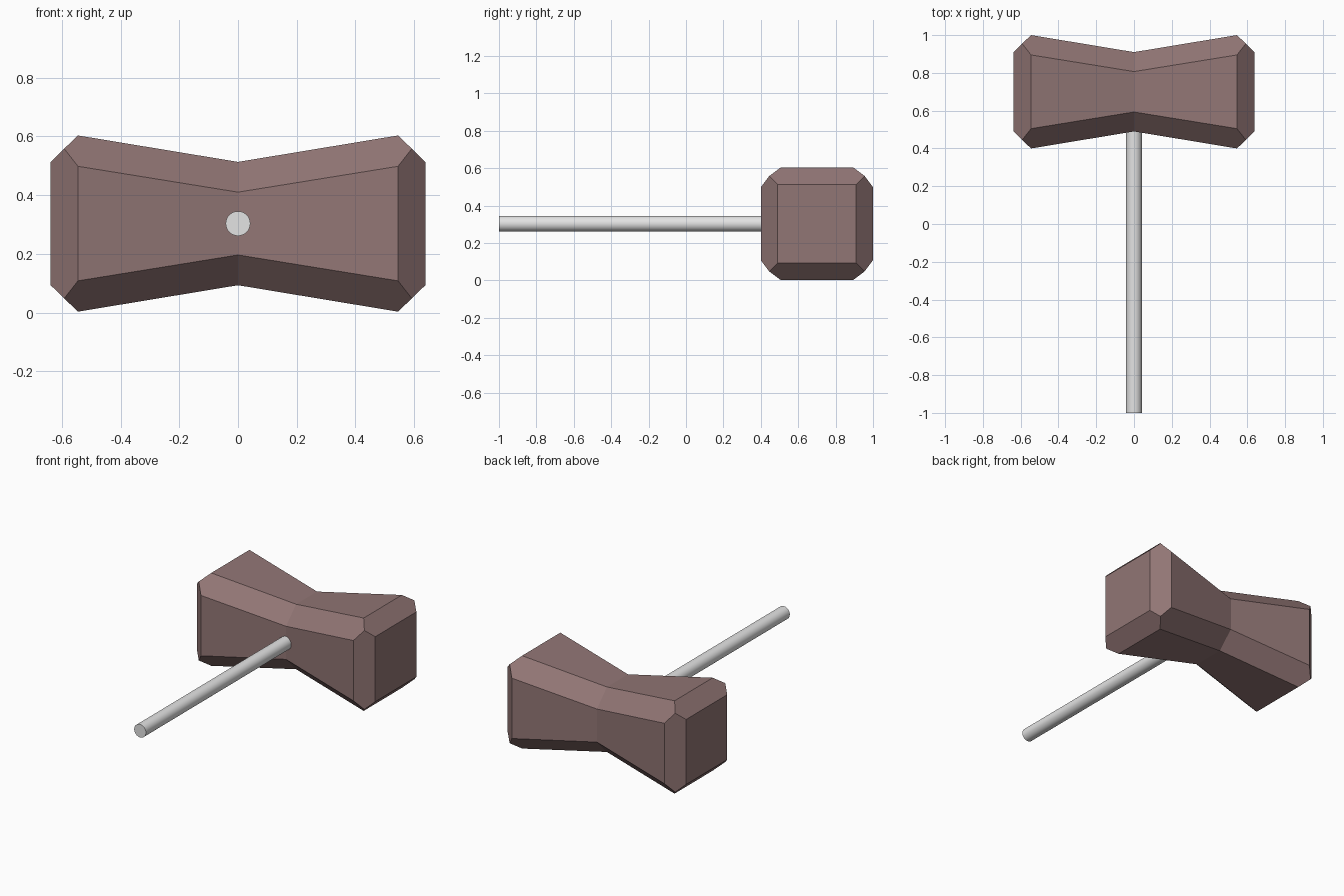
import bpy, bmesh, math
from mathutils import Vector

cube = bpy.data.objects.get("Cube")
if cube:
    bpy.data.objects.remove(cube, do_unlink=True)

HEAD_Y, MID_Z = 0.70, 0.303


def material(name, rgb):
    mat = bpy.data.materials.new(name)
    mat.use_nodes = True
    mat.diffuse_color = (*rgb, 1)
    mat.node_tree.nodes["Principled BSDF"].inputs["Base Color"].default_value = (*rgb, 1)
    return mat


def corners(x, a, b):
    """Points (+-a, +-b) and (+-b, +-a) of a chamfered square section at x."""
    return {(x, s * p, t * q) for p, q in ((a, b), (b, a)) for s in (-1, 1) for t in (-1, 1)}


# Hammer head: one convex chamfered half, mirrored across the pinched waist
points = (corners(0, 0.21, 0.107) | corners(0.545, 0.30, 0.195)
          | corners(0.592, 0.255, 0.255) | corners(0.638, 0.21, 0.21))
bm = bmesh.new()
for p in sorted(points):
    bm.verts.new(p)
bmesh.ops.convex_hull(bm, input=bm.verts[:])
bmesh.ops.dissolve_limit(bm, angle_limit=math.radians(4), verts=bm.verts[:], edges=bm.edges[:])
waist = [f for f in bm.faces if all(abs(v.co.x) < 1e-4 for v in f.verts)]
bmesh.ops.delete(bm, geom=waist, context='FACES_ONLY')
bmesh.ops.recalc_face_normals(bm, faces=bm.faces[:])
mesh = bpy.data.meshes.new("hammer_head")
bm.to_mesh(mesh)
bm.free()
mesh.materials.append(material("dusty brown", (0.285, 0.18, 0.177)))
head = bpy.data.objects.new("hammer_head", mesh)
head.location = Vector((0, HEAD_Y, MID_Z))
bpy.context.collection.objects.link(head)
mirror = head.modifiers.new("mirror", 'MIRROR')
mirror.use_axis[0] = True
mirror.use_clip = True

# Handle: round rod running forward from inside the head
front, back = -1.0, HEAD_Y
bpy.ops.mesh.primitive_cylinder_add(vertices=32, radius=0.042, depth=back - front,
                                    location=(0, (front + back) / 2, MID_Z),
                                    rotation=(math.pi / 2, 0, 0))
handle = bpy.context.object
handle.name = "handle"
handle.data.materials.append(material("light grey", (0.77, 0.77, 0.77)))
bpy.ops.object.shade_smooth_by_angle(angle=math.radians(30))
